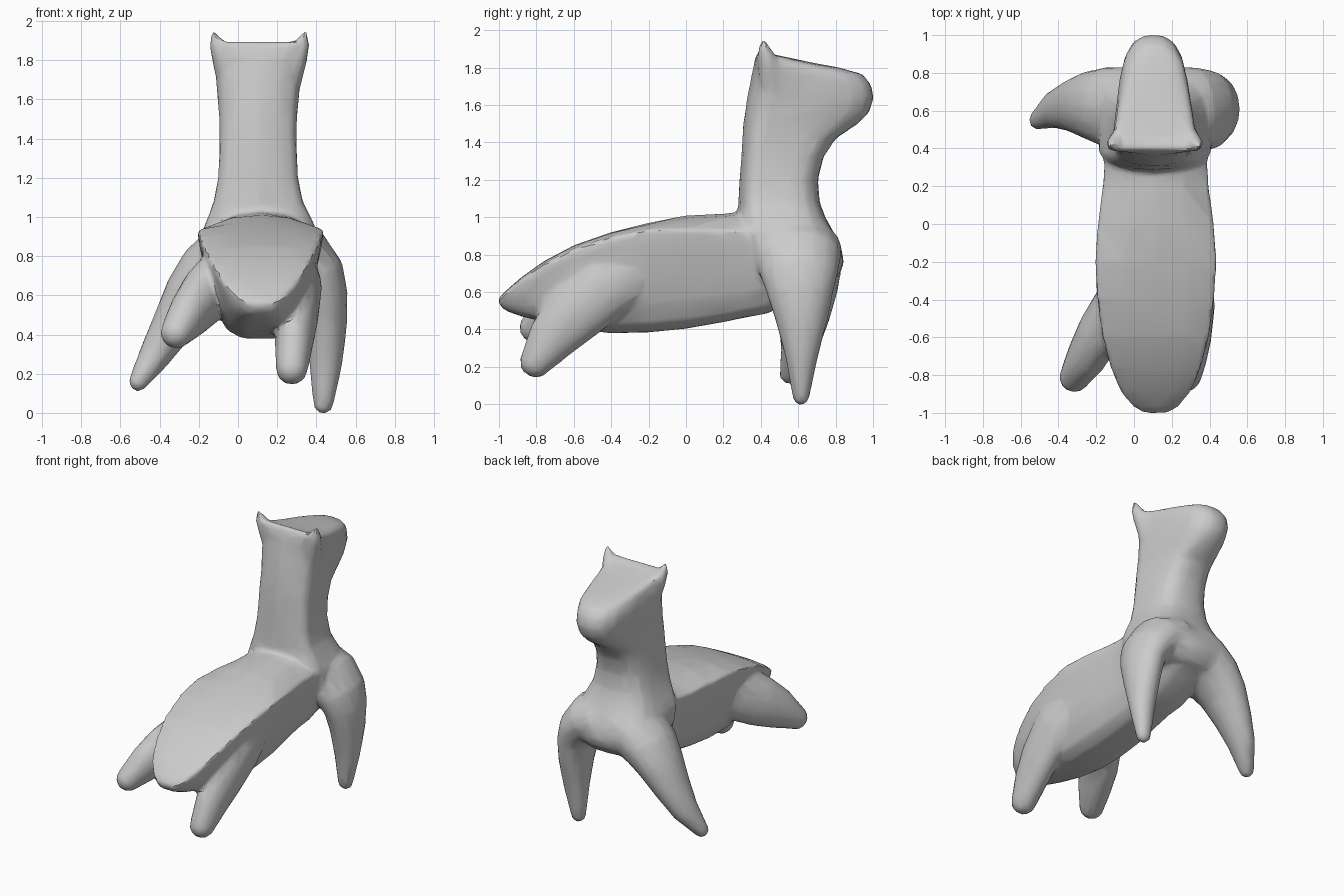
import bpy, bmesh, math
from mathutils import Vector

CX = 0.115                      # body centre line
bm = bmesh.new()


def loft(rings):
    """Skin a closed tube through rings of equal point count."""
    rows = [[bm.verts.new(p) for p in r] for r in rings]
    n = len(rows[0])
    faces = [bm.faces.new((a[i], a[(i + 1) % n], b[(i + 1) % n], b[i]))
             for a, b in zip(rows, rows[1:]) for i in range(n)]
    faces += [bm.faces.new(rows[0][::-1]), bm.faces.new(rows[-1])]
    bmesh.ops.recalc_face_normals(bm, faces=faces)


def limb(path, side):
    """Round-tipped tube; path = (x, y, z, radius along side, other radius), tip first."""
    pts = [Vector(p[:3]) for p in path]
    rings = []

    def ring(c, t, ra, rb):
        u = (Vector(side) - t * t.dot(Vector(side))).normalized()
        v = t.cross(u)
        rings.append([c + u * ra * math.cos(a) + v * rb * math.sin(a)
                      for a in [k * math.tau / 16 for k in range(16)]])
    for i, p in enumerate(path):
        t = (pts[min(i + 1, len(pts) - 1)] - pts[max(i - 1, 0)]).normalized()
        if i == 0:
            for d in (80, 55, 28):
                s, c = math.sin(math.radians(d)), math.cos(math.radians(d))
                ring(pts[0] - t * p[3] * s, t, p[3] * c, p[4] * c)
        ring(pts[i], t, p[3], p[4])
    loft(rings)


# Trunk: low crowned back with a sharp rim, sides tapering to the belly
# y, belly z, rim z, crown height, half width
trunk = [(-1.005, 0.54, 0.56, 0.005, 0.06), (-0.965, 0.50, 0.60, 0.005, 0.13),
         (-0.88, 0.47, 0.67, 0.01, 0.195), (-0.76, 0.44, 0.75, 0.015, 0.243),
         (-0.6, 0.405, 0.83, 0.02, 0.285), (-0.4, 0.38, 0.895, 0.025, 0.313),
         (-0.2, 0.385, 0.935, 0.035, 0.325), (0, 0.405, 0.935, 0.075, 0.31),
         (0.2, 0.44, 0.93, 0.09, 0.283), (0.32, 0.465, 0.93, 0.10, 0.275),
         (0.43, 0.485, 0.93, 0.11, 0.29), (0.53, 0.525, 0.92, 0.11, 0.29),
         (0.65, 0.59, 0.90, 0.08, 0.25), (0.76, 0.65, 0.86, 0.04, 0.21)]
half = [(0.3, 0.0), (0.54, 0.08), (0.72, 0.28), (0.85, 0.55), (0.95, 0.82), (1.0, 1.0)]
rings = []
for y, zb, zr, cr, w in trunk:
    right = [(f * w, zb + (zr - zb) * t) for f, t in half] + [(0.5 * w, zr + cr * 0.8)]
    left = [(-x, z) for x, z in reversed(right)]
    rings.append([(CX + x, y, z) for x, z in right + [(0, zr + cr)] + left])
loft(rings)

# Chest, neck and head: stacked plan sections, broad behind, narrow at the muzzle
# z, back y, front y, back half width, front half width
neck = [(0.64, 0.42, 0.77, 0.22, 0.20), (0.70, 0.36, 0.825, 0.27, 0.25),
        (0.76, 0.31, 0.845, 0.29, 0.28), (0.84, 0.295, 0.83, 0.30, 0.29),
        (0.92, 0.285, 0.79, 0.30, 0.28), (1.0, 0.275, 0.745, 0.265, 0.25),
        (1.08, 0.28, 0.715, 0.23, 0.215), (1.2, 0.285, 0.705, 0.207, 0.19),
        (1.32, 0.295, 0.735, 0.205, 0.172), (1.42, 0.30, 0.80, 0.208, 0.155),
        (1.5, 0.305, 0.92, 0.213, 0.14), (1.56, 0.315, 0.98, 0.218, 0.145),
        (1.64, 0.325, 1.005, 0.224, 0.155), (1.71, 0.34, 0.99, 0.23, 0.155),
        (1.765, 0.35, 0.945, 0.235, 0.15), (1.80, 0.36, 0.82, 0.238, 0.16),
        (1.83, 0.365, 0.66, 0.24, 0.18), (1.86, 0.37, 0.52, 0.24, 0.2),
        (1.872, 0.385, 0.46, 0.20, 0.17)]
plan = [(0, 0), (0.5, 0.03), (0.85, 0.09), (1, 0.18), (1, 0.42), (0.99, 0.66),
        (0.9, 0.83), (0.68, 0.94), (0.35, 0.99)]
rings = []
for z, yb, yf, wb, wf in neck:
    lift = max(0, min(1, (z - 1.76) / 0.1)) * 0.045    # corners sweep up to the ears
    cx = CX - (0.012 if 1.0 < z < 1.75 else 0.005)
    side = [(f * (wb + (wf - wb) * t), yb + (yf - yb) * t, z + lift * f ** 3 * (1 - t) ** 2)
            for f, t in plan]
    rings.append([(cx + x, y, h) for x, y, h in
                  side + [(0, yf, z)] + [(-x, y, h) for x, y, h in side[:0:-1]]])
loft(rings)

# Pointed ears growing out of the back corners of the head
for s in (-1, 1):
    base = Vector((CX - 0.005 + s * 0.14, 0.47, 1.66))
    tip = Vector((CX - 0.005 + s * 0.235, 0.412, 1.95))
    loft([[base.lerp(tip, k) + Vector((math.cos(a), math.sin(a), 0)) * r
           for a in [j * math.tau / 12 for j in range(12)]]
          for k, r in ((0, 0.07), (0.5, 0.058), (0.75, 0.045), (0.9, 0.026), (1, 0.01))])

# Front legs, one planted and one splayed outwards
limb([(0.435, 0.615, 0.04, 0.046, 0.052), (0.448, 0.618, 0.25, 0.087, 0.085),
      (0.45, 0.618, 0.45, 0.14, 0.108), (0.44, 0.61, 0.60, 0.18, 0.122),
      (0.405, 0.605, 0.70, 0.21, 0.145), (0.33, 0.60, 0.79, 0.23, 0.17),
      (0.2, 0.60, 0.83, 0.235, 0.18)], (0, 1, 0))
limb([(-0.508, 0.55, 0.16, 0.052, 0.052), (-0.42, 0.605, 0.30, 0.10, 0.085),
      (-0.33, 0.625, 0.45, 0.14, 0.112), (-0.242, 0.63, 0.595, 0.18, 0.142),
      (-0.155, 0.622, 0.70, 0.21, 0.17), (-0.05, 0.61, 0.78, 0.225, 0.19),
      (0.06, 0.60, 0.82, 0.23, 0.20)], (0, 1, 0))

# Hind legs reaching backwards
limb([(0.275, -0.805, 0.225, 0.083, 0.088), (0.285, -0.72, 0.35, 0.098, 0.133),
      (0.298, -0.60, 0.485, 0.112, 0.168), (0.312, -0.43, 0.64, 0.117, 0.185),
      (0.285, -0.27, 0.72, 0.115, 0.17)], (1, 0, 0))
limb([(-0.315, -0.81, 0.41, 0.083, 0.085), (-0.255, -0.71, 0.495, 0.105, 0.138),
      (-0.185, -0.58, 0.585, 0.118, 0.175), (-0.09, -0.42, 0.68, 0.12, 0.185),
      (0.02, -0.26, 0.73, 0.12, 0.17)], (1, 0, 0))

# One fused clay-like skin with broad facets
me = bpy.data.meshes.new("animal_body")
bm.to_mesh(me)
bm.free()
body = bpy.data.objects.new("animal_body", me)
bpy.context.collection.objects.link(body)
mat = bpy.data.materials.new("plain_grey")
mat.diffuse_color = (0.6, 0.6, 0.6, 1)
me.materials.append(mat)
bpy.context.view_layer.objects.active = body
body.select_set(True)
fuse = body.modifiers.new("fuse", 'REMESH')
fuse.mode, fuse.voxel_size = 'VOXEL', 0.014
soft = body.modifiers.new("soften", 'SMOOTH')
soft.factor, soft.iterations = 0.5, 12
facet = body.modifiers.new("facet", 'DECIMATE')
facet.ratio = 0.05
for m in ("fuse", "soften", "facet"):
    bpy.ops.object.modifier_apply(modifier=m)
bpy.ops.object.shade_smooth_by_angle(angle=math.radians(30))
